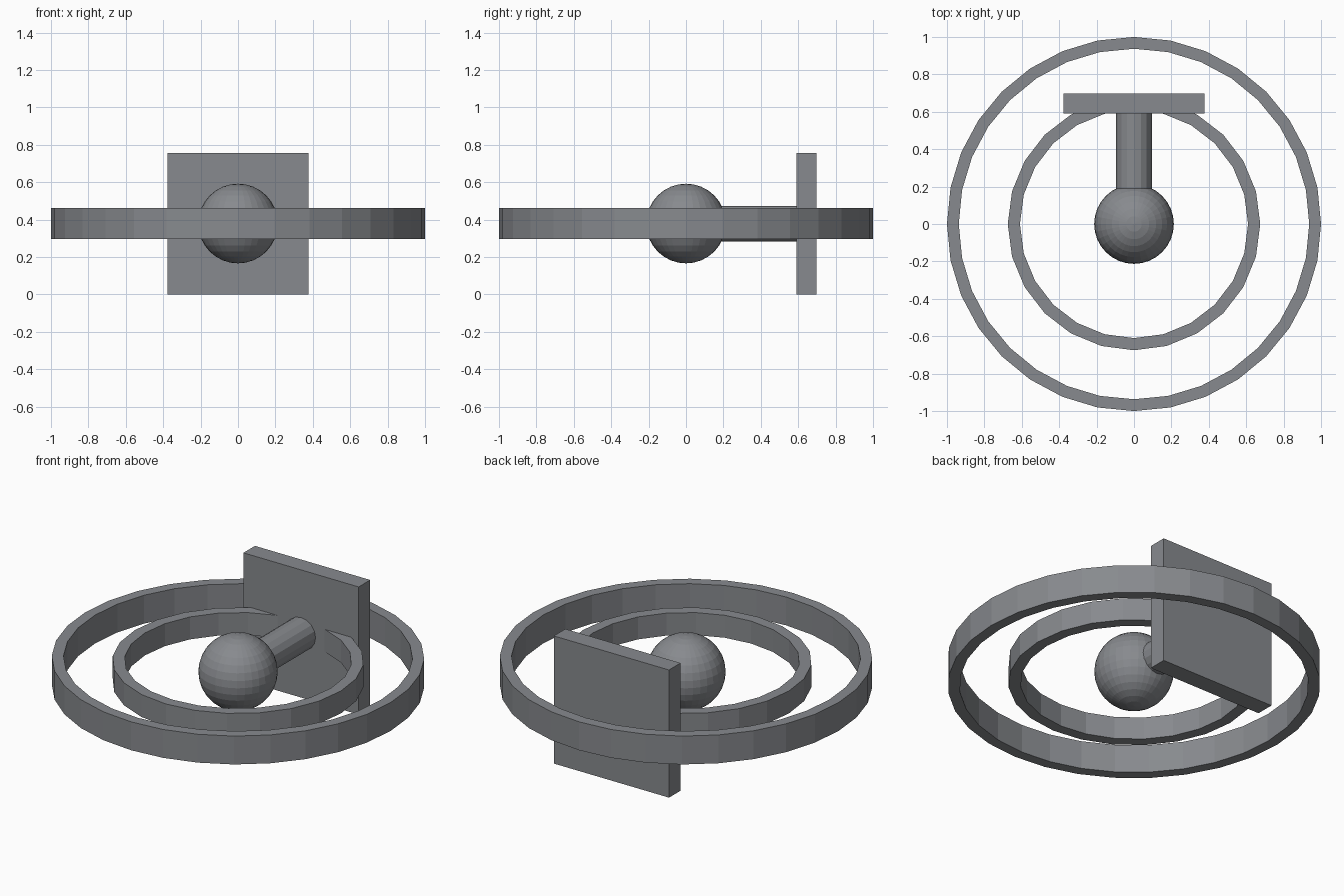
import bpy, bmesh
from math import sin, cos, pi

if "Cube" in bpy.data.objects:
    bpy.data.objects.remove(bpy.data.objects["Cube"])

ZC = 0.379  # common centre height

# Dark grey metal
metal = bpy.data.materials.new("dark_grey")
metal.diffuse_color = (0.245, 0.255, 0.272, 1)
metal.use_nodes = True
metal.node_tree.nodes["Principled BSDF"].inputs["Base Color"].default_value = metal.diffuse_color


def finish(name, bm):
    bmesh.ops.recalc_face_normals(bm, faces=bm.faces[:])
    me = bpy.data.meshes.new(name)
    bm.to_mesh(me)
    bm.free()
    me.materials.append(metal)
    ob = bpy.data.objects.new(name, me)
    bpy.context.collection.objects.link(ob)
    return ob


def ring(name, sides, r_out, r_in, z0, z1):
    """Flat-faced band with a rectangular cross-section."""
    bm = bmesh.new()
    section = [(r_out, z0), (r_out, z1), (r_in, z1), (r_in, z0)]
    loops = []
    for i in range(sides):
        a = 2 * pi * i / sides
        loops.append([bm.verts.new((r * cos(a), r * sin(a), z)) for r, z in section])
    for i in range(sides):
        p, q = loops[i], loops[(i + 1) % sides]
        for k in range(4):
            n = (k + 1) % 4
            bm.faces.new((p[k], q[k], q[n], p[n]))
    return finish(name, bm)


def name_part(name):
    ob = bpy.context.object
    ob.name = name
    ob.data.materials.append(metal)
    return ob


# Two concentric rings
ring("outer_ring", 32, 1.0, 0.937, 0.295, 0.463)
ring("inner_ring", 24, 0.675, 0.61, 0.312, 0.445)

# Central ball
bpy.ops.mesh.primitive_uv_sphere_add(segments=32, ring_count=16, radius=0.213,
                                     location=(0, 0, ZC))
name_part("ball")

# Arm joining the ball to the plate
y0, y1 = 0.1, 0.62
bpy.ops.mesh.primitive_cylinder_add(vertices=16, radius=0.095, depth=y1 - y0,
                                    location=(0, (y0 + y1) / 2, ZC),
                                    rotation=(pi / 2, 0, 0))
name_part("arm")

# Square mounting plate at the back
bpy.ops.mesh.primitive_cube_add(size=1, location=(0, 0.644, 0.378))
plate = name_part("back_plate")
plate.scale = (0.755, 0.108, 0.756)
bpy.ops.object.transform_apply(location=False, rotation=False, scale=True)
